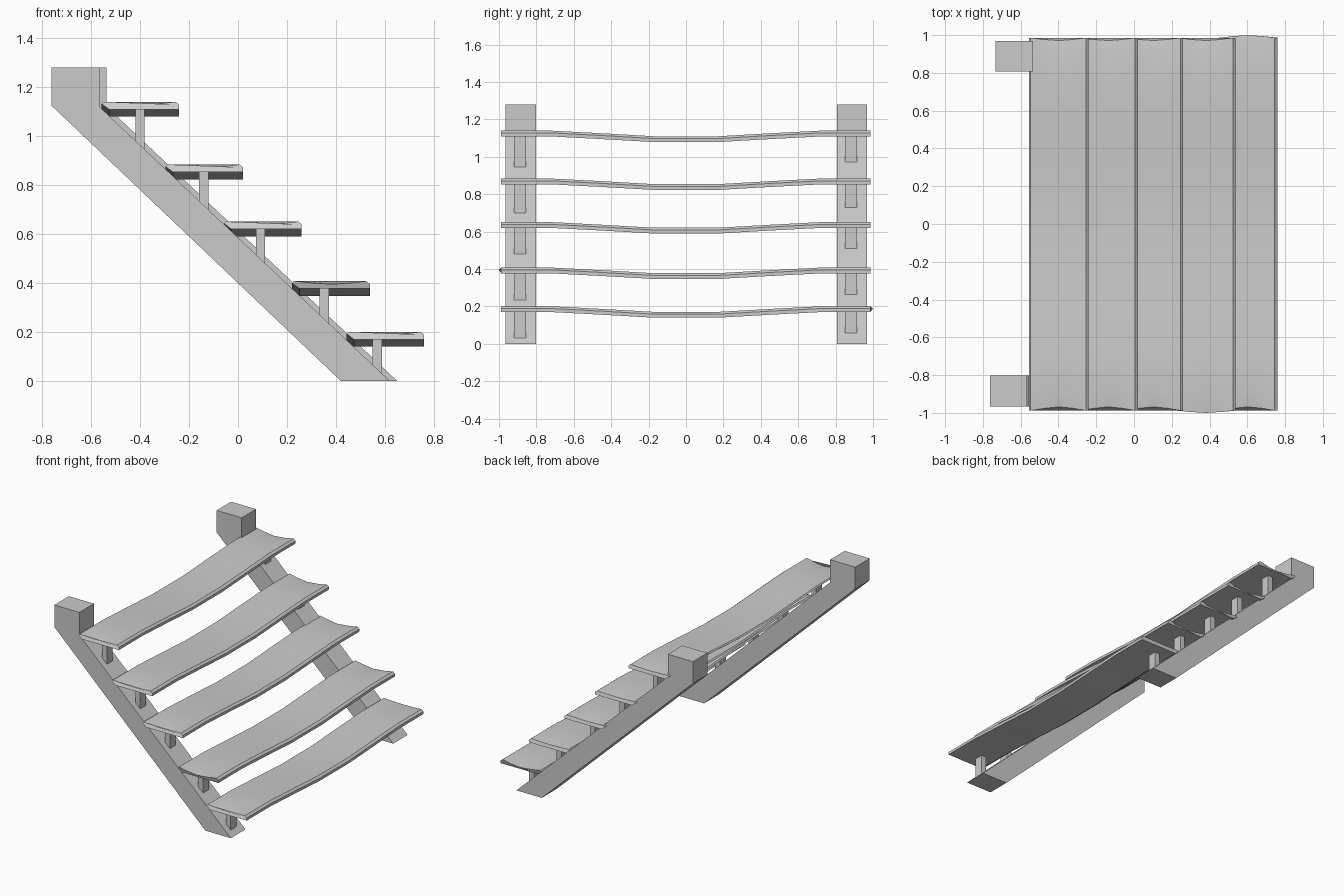
import bpy, bmesh

if "Cube" in bpy.data.objects:
    bpy.data.objects.remove(bpy.data.objects["Cube"])


def make_object(name, verts, faces, smooth=False):
    mesh = bpy.data.meshes.new(name)
    mesh.from_pydata(verts, [], faces)
    bm = bmesh.new()
    bm.from_mesh(mesh)
    bmesh.ops.recalc_face_normals(bm, faces=bm.faces)
    bm.to_mesh(mesh)
    bm.free()
    ob = bpy.data.objects.new(name, mesh)
    bpy.context.collection.objects.link(ob)
    if smooth:
        bpy.ops.object.select_all(action='DESELECT')
        ob.select_set(True)
        bpy.context.view_layer.objects.active = ob
        bpy.ops.object.shade_smooth_by_angle(angle=0.4)
    return ob


def loft(name, rings, smooth=False):
    """Skin a list of equal-sized closed rings and cap both ends."""
    n = len(rings[0])
    verts = [v for ring in rings for v in ring]
    faces = [tuple(range(n)), tuple(range(len(verts) - n, len(verts)))]
    for r in range(len(rings) - 1):
        for i in range(n):
            a, b = r * n + i, r * n + (i + 1) % n
            faces.append((a, b, b + n, a + n))
    return make_object(name, verts, faces, smooth)


def extrude_y(name, profile, y0, y1):
    return loft(name, [[(x, y, z) for x, z in profile] for y in (y0, y1)])


# Sloping side beams with upright post tops; the rear one sits slightly further right
STRINGER = [(-0.762, 1.28), (-0.762, 1.125), (0.42, 0), (0.62, 0),
            (-0.566, 1.12), (-0.566, 1.28)]
for name, shift, y0, y1 in (("front_stringer", 0, -0.965, -0.803),
                            ("back_stringer", 0.03, 0.807, 0.968)):
    extrude_y(name, [(x + shift, z) for x, z in STRINGER], y0, y1)

# Tread cross-section: x, z offset from the top, and weight of the worn end hollow
SECTION = [(0.0, -0.008, 0), (0.008, 0.0, 0), (0.08, 0.0, 0.6), (0.16, 0.0, 1),
           (0.24, 0.0, 0.6), (0.302, 0.0, 0), (0.317, -0.012, 0),
           (0.317, -0.031, 0), (0.03, -0.031, 0)]
# Sag along the tread: y, drop
STATIONS = [(-0.988, 0), (-0.90, 0), (-0.72, 0), (-0.45, 0.014), (-0.17, 0.030),
            (0.17, 0.030), (0.45, 0.014), (0.72, 0), (0.90, 0), (0.986, 0)]


def tread(name, x0, top, front_out, back_out):
    rings = []
    last = len(STATIONS) - 1
    for k, (y, drop) in enumerate(STATIONS):
        end = -1 if k == 0 else (1 if k == last else 0)
        out = front_out if end < 0 else back_out
        ring = []
        for x, z, w in SECTION:
            dz = -0.013 * w if end else 0
            ring.append((x0 + x, y + end * out * w, top + z - drop + dz))
        rings.append(ring)
    loft(name, rings, True)


# Treads: left x, top z, end bulge at front and back, support x
TREADS = [(-0.557, 1.140, -0.02, -0.015, -0.40),
          (-0.296, 0.884, -0.02, -0.015, -0.14),
          (-0.057, 0.651, -0.02, -0.015, 0.092),
          (0.221, 0.408, 0.012, -0.015, 0.352),
          (0.443, 0.201, -0.02, 0.014, 0.568)]

for i, (x0, top, f, b, sx) in enumerate(TREADS, 1):
    tread(f"tread_{i}", x0, top, f, b)
    # Support blocks, cut to the slope of the beam
    for side, y, shift in (("front", -0.888, 0), ("back", 0.883, 0.008)):
        low = 0.589 - 0.95 * sx - 0.01 + shift
        profile = [(sx - 0.019, top - 0.026), (sx - 0.019, low + 0.018),
                   (sx + 0.019, low - 0.018), (sx + 0.019, top - 0.026)]
        extrude_y(f"{side}_support_{i}", profile, y - 0.032, y + 0.032)
